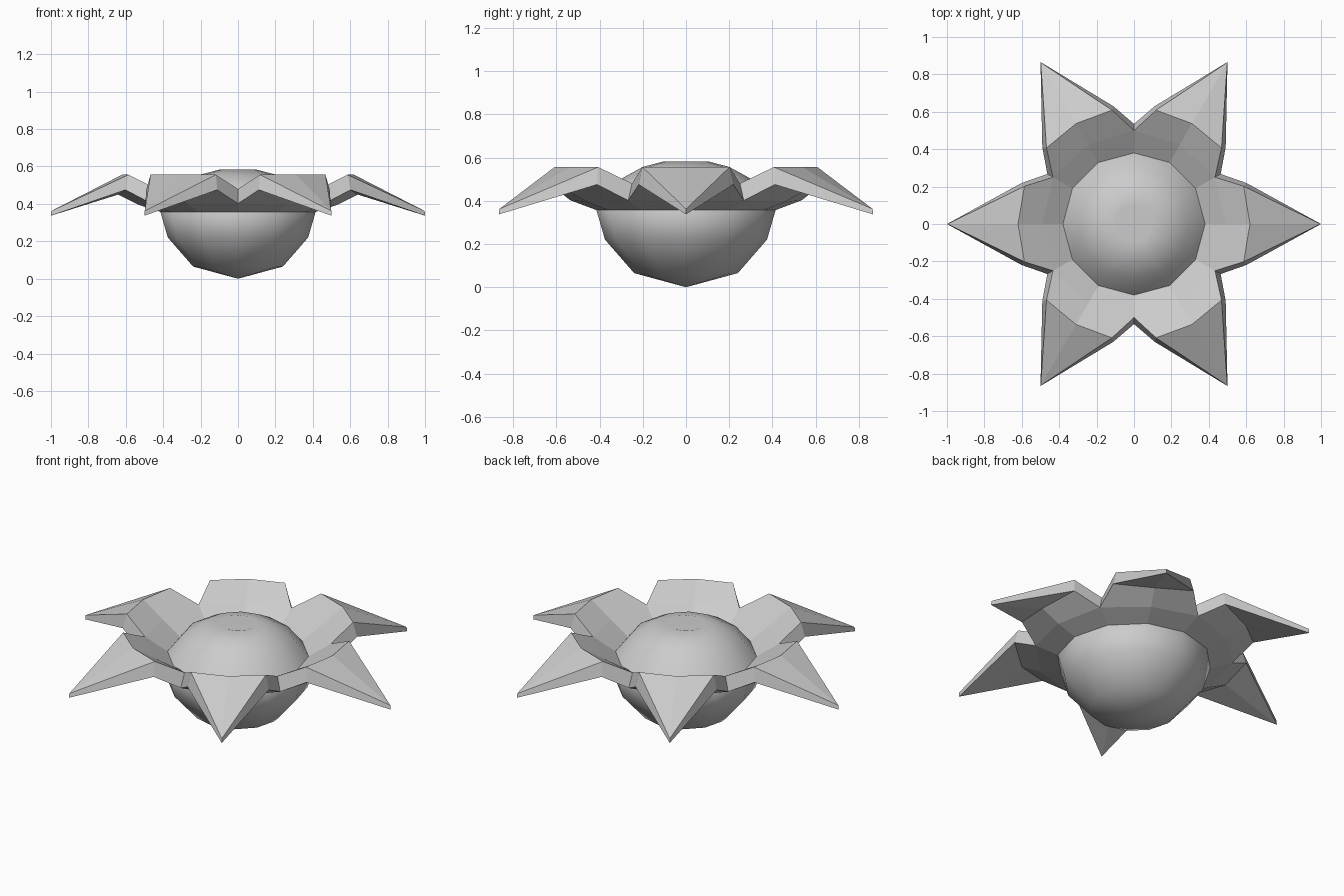
import bpy, bmesh
from math import cos, sin, radians

if "Cube" in bpy.data.objects:
    bpy.data.objects.remove(bpy.data.objects["Cube"])


def polar(r, deg, z):
    return (r * cos(radians(deg)), r * sin(radians(deg)), z)


def finish(bm, name):
    bmesh.ops.remove_doubles(bm, verts=bm.verts, dist=0.002)
    bmesh.ops.recalc_face_normals(bm, faces=bm.faces)
    me = bpy.data.meshes.new(name)
    bm.to_mesh(me)
    bm.free()
    ob = bpy.data.objects.new(name, me)
    bpy.context.collection.objects.link(ob)
    return ob


# Round bulb: 12-sided lathe with a small dimple on top
profile = [(0, 0), (.24, .065), (.375, .22), (.415, .357), (.38, .40),
           (.295, .505), (.2, .557), (.1, .583), (0, .55)]
bm = bmesh.new()
verts = [bm.verts.new((r, 0, z)) for r, z in profile]
edges = [bm.edges.new(p) for p in zip(verts, verts[1:])]
bmesh.ops.spin(bm, geom=verts + edges, cent=(0, 0, 0), axis=(0, 0, 1),
               angle=radians(360), steps=12)
bulb = finish(bm, "flower_bulb")
for p in bulb.data.polygons:
    p.use_smooth = True

# Collar of six pointed petals: thick, creased, drooping tips
# columns: inner rim, mid centre, notch, crest centre, crest side, tip -> (radius, degrees, z)
upper = [(.38, 0, .40), (.49, 0, .47), (.50, 30, .48),
         (.62, 0, .556), (.62, 19, .556), (.998, 0, .362)]
lower = [(.415, 0, .357), (.53, 0, .395), (.535, 30, .402),
         (.64, 0, .45), (.64, 20, .475), (1.0, 0, .337)]
bm = bmesh.new()
for k in range(6):
    for side in (1, -1):
        def point(r, a, z):
            return bm.verts.new(polar(r, 60 * k + side * a, z))
        rings = []
        for layer in (upper, lower):
            rim, mid, notch, crest, edge, tip = [point(*p) for p in layer]
            rim_side = point(layer[0][0], 30, layer[0][2])
            bm.faces.new((rim, rim_side, notch, mid))
            bm.faces.new((mid, notch, edge, crest))
            bm.faces.new((crest, edge, tip))
            rings.append((rim, rim_side, notch, edge, tip))
        (ra, rb, na, ea, ta), (rc, rd, nb, eb, tb) = rings
        bm.faces.new((ra, rb, rd, rc))
        bm.faces.new((na, ea, eb, nb))
        bm.faces.new((ea, ta, tb, eb))
finish(bm, "petal_collar")
